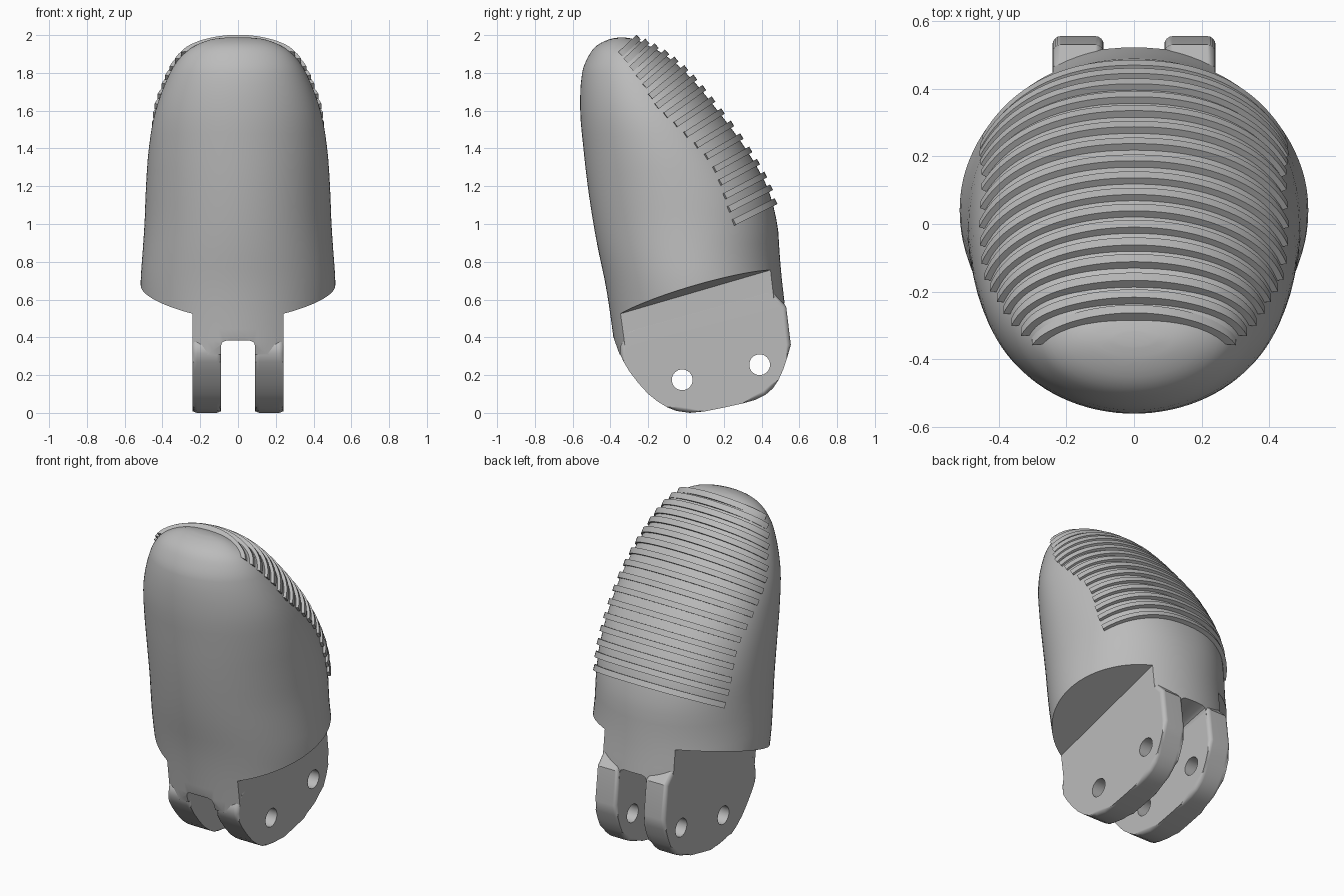
import bpy, bmesh, math
from mathutils import Vector

if "Cube" in bpy.data.objects:
    bpy.data.objects.remove(bpy.data.objects["Cube"])

grey = bpy.data.materials.new("plain_grey")
grey.diffuse_color = (0.5, 0.5, 0.5, 1)
grey.use_nodes = True
grey.node_tree.nodes["Principled BSDF"].inputs["Base Color"].default_value = grey.diffuse_color

# Body sections: height, half width, front y, back y
SECTIONS = [(.25, .50, -.365, .54), (.55, .512, -.405, .525), (.70, .515, -.43, .508),
            (.85, .505, -.462, .495), (1.0, .495, -.49, .483), (1.2, .487, -.52, .428),
            (1.4, .472, -.543, .315), (1.6, .437, -.56, .168), (1.8, .36, -.55, 0),
            (1.9, .29, -.51, -.12), (1.95, .215, -.465, -.21), (1.98, .13, -.40, -.28),
            (1.987, .06, -.36, -.32)]


def lerp_table(table, k):
    """Smooth (Hermite) interpolation of the table columns at key k."""
    n = len(table)
    k = min(max(k, table[0][0]), table[-1][0])
    i = max(j for j in range(n - 1) if table[j][0] <= k)

    def slope(j, c):
        p, q = table[max(j - 1, 0)], table[min(j + 1, n - 1)]
        return (q[c] - p[c]) / (q[0] - p[0])
    a, b = table[i], table[i + 1]
    h = b[0] - a[0]
    t = (k - a[0]) / h
    return [(2*t**3 - 3*t*t + 1) * a[c] + (t**3 - 2*t*t + t) * h * slope(i, c)
            + (3*t*t - 2*t**3) * b[c] + (t**3 - t*t) * h * slope(i + 1, c)
            for c in range(1, len(a))]


def surface(t, z):
    """Point on the body; t = 0 is the back, which is slightly fuller at mid height."""
    w, f, b = lerp_table(SECTIONS, z)
    s, c = math.sin(t), math.cos(t)
    if c > 0:
        full = .22 * max(0, min(1, (z - .8) / .3, (1.8 - z) / .3))
        k = (abs(s) ** (2 + full) + c ** (2 + full)) ** (-1 / (2 + full))
        s, c = s * k, c * k
    return Vector((w * s, (f + b) / 2 + (b - f) / 2 * c, z))


def make(name, bm):
    bmesh.ops.recalc_face_normals(bm, faces=bm.faces)
    me = bpy.data.meshes.new(name)
    bm.to_mesh(me)
    bm.free()
    ob = bpy.data.objects.new(name, me)
    bpy.context.collection.objects.link(ob)
    me.materials.append(grey)
    return ob


def prism(name, rings, bevel=0):
    """Solid between two matching outlines, optionally with rounded rims."""
    bm = bmesh.new()
    r = [[bm.verts.new(p) for p in ring] for ring in rings]
    n = len(r[0])
    caps = [bm.faces.new(r[0]), bm.faces.new(r[1])]
    for i in range(n):
        j = (i + 1) % n
        bm.faces.new((r[0][i], r[0][j], r[1][j], r[1][i]))
    if bevel:
        bmesh.ops.bevel(bm, geom=[e for f in caps for e in f.edges], offset=bevel,
                        segments=4, profile=.5, affect='EDGES')
    return make(name, bm)


def cut(ob, cutters):
    for c in cutters:
        m = ob.modifiers.new("cut", 'BOOLEAN')
        m.operation, m.solver, m.object = 'DIFFERENCE', 'EXACT', c
    bpy.context.view_layer.objects.active = ob
    for m in list(ob.modifiers):
        bpy.ops.object.modifier_apply(modifier=m.name)


def smooth(ob, angle):
    bpy.ops.object.select_all(action='DESELECT')
    ob.select_set(True)
    bpy.context.view_layer.objects.active = ob
    bpy.ops.object.shade_smooth_by_angle(angle=math.radians(angle))


# Rounded body
SEG = 96
levels = [.25 + 1.55 * i / 24 for i in range(24)] + [1.8 + .187 * math.sin(math.pi / 2 * i / 14)
                                                    for i in range(15)]
bm = bmesh.new()
rings = [[bm.verts.new(surface(2 * math.pi * i / SEG, z)) for i in range(SEG)] for z in levels]
for lo, hi in zip(rings, rings[1:]):
    for i in range(SEG):
        j = (i + 1) % SEG
        bm.faces.new((lo[i], lo[j], hi[j], hi[i]))
bm.faces.new(rings[0])
bm.faces.new(rings[-1])
body = make("fingertip_body", bm)

# Sloped side cuts
cutters = []
for s in (-1, 1):
    cutters.append(prism("side_cutter", [[(s * x, -.7, 0), (s * x, .7, 0),
                                          (s * x, .7, .83 + d), (s * x, -.7, .422 + d)]
                                         for x, d in ((.24, 0), (.7, .06))]))
# Underside, and the rising slot between the prongs with rounded upper corners
UNDER = [(-.8, 0), (.8, 0), (.8, .31), (-.352, .31), (-.386, .405), (-.8, .42)]
cutters.append(prism("underside_cutter", [[(x, *p) for p in UNDER] for x in (-.8, .8)]))
half = [(.091, -.6), (.091, -.03), (.083, -.009), (.062, 0)]
slot = half + [(-x, z) for x, z in reversed(half)]
cutters.append(prism("slot_cutter", [[(x, y, top + z) for x, z in slot]
                                     for y, top in ((-.8, .29), (.8, .642))]))
cut(body, cutters)

# Pin holes
holes = []
for y, z in ((-.02, .175), (.39, .255)):
    ring = [(y + .055 * math.cos(a * math.pi / 16), z + .055 * math.sin(a * math.pi / 16))
            for a in range(32)]
    holes.append(prism("hole_cutter", [[(x, *p) for p in ring] for x in (-.5, .5)]))

# Two hinge prongs, their upper front hidden inside the body
PRONG = [(-.28, .46), (-.31, .42), (-.345, .36), (-.35, .315), (-.33, .27), (-.3, .22),
         (-.25, .155), (-.2, .1), (-.15, .06), (-.1, .03), (-.05, .01), (.02, 0), (.1, .008),
         (.2, .028), (.3, .05), (.37, .07), (.42, .095), (.46, .13), (.49, .175), (.515, .23),
         (.535, .29), (.555, .36), (.53, .565), (.44, .66)]
for s, side in ((-1, "left"), (1, "right")):
    prong = prism(side + "_hinge_prong", [[(s * x, *p) for p in PRONG] for x in (.09, .2404)], .024)
    cut(prong, holes)
    smooth(prong, 32)
    prong.modifiers.new("flat_sides", 'WEIGHTED_NORMAL').keep_sharp = True
smooth(body, 32)
for c in cutters + holes:
    bpy.data.objects.remove(c)

# Grip ridges: back height, tilt, y where the ridge ends on the side
RIDGES = [(1.11, .50, .25), (1.4, .56, .14), (1.6, .64, -.015), (1.77, .76, -.16),
          (1.86, .85, -.22), (1.94, .92, -.30), (1.975, .95, -.345)]
TIPS = [1.112, 1.185, 1.252, 1.32, 1.385, 1.455, 1.522, 1.587, 1.65, 1.71,
        1.765, 1.815, 1.86, 1.897, 1.93, 1.955, 1.975]


def on_plane(t, zb, m):
    """Where the tilted ridge plane meets the body at angle t."""
    yb = surface(0, zb).y
    lo, hi = .3, 1.987
    for _ in range(30):
        z = (lo + hi) / 2
        if z - zb - m * (surface(t, z).y - yb) > 0:
            hi = z
        else:
            lo = z
    return surface(t, z)


bm = bmesh.new()
for zb in TIPS:
    m, y_end = lerp_table(RIDGES, zb)
    lo, hi = 0, math.pi
    for _ in range(20):
        t = (lo + hi) / 2
        if on_plane(t, zb, m).y > y_end:
            lo = t
        else:
            hi = t
    along = Vector((0, 1, m)).normalized()
    normal = Vector((0, -along.z, along.y)) * .017
    prev = None
    N = 40
    for i in range(N + 1):
        a = t * (2 * i / N - 1)
        p = on_plane(a, zb, m)
        out = Vector((math.sin(a), 0, 0)) + along * math.cos(a)
        lift = .021 - .007 * math.sin(a) ** 2
        q = [bm.verts.new(v) for v in (p - out * .04 - normal, p + out * lift - normal,
                                       p + out * lift + normal, p - out * .04 + normal)]
        if prev:
            for k in range(4):
                bm.faces.new((prev[k], prev[(k + 1) % 4], q[(k + 1) % 4], q[k]))
        if i in (0, N):
            bm.faces.new(q)
        prev = q
smooth(make("grip_ridges", bm), 30)
